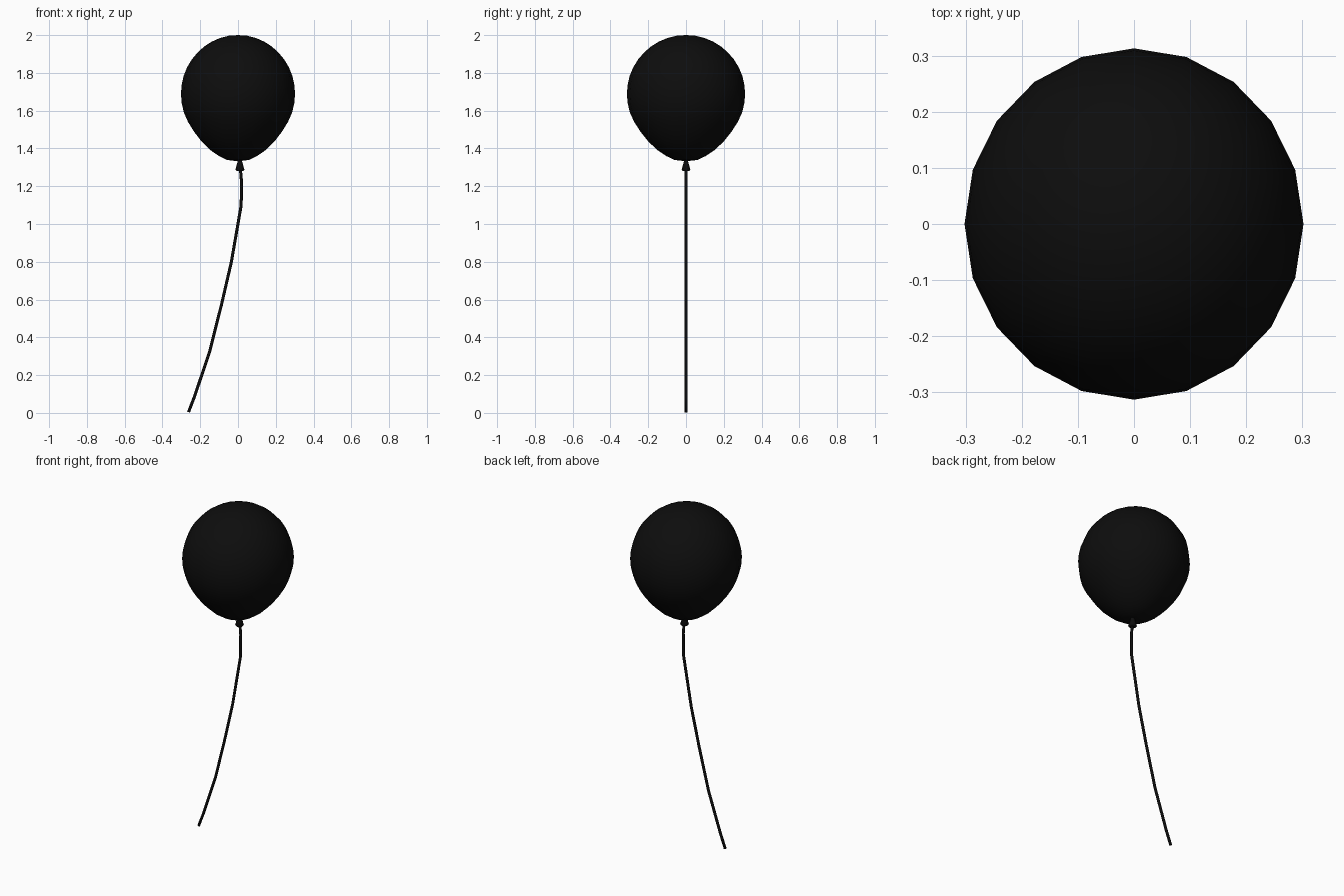
import bpy, bmesh
from math import sin, cos, pi
from mathutils import Vector

if "Cube" in bpy.data.objects:
    bpy.data.objects.remove(bpy.data.objects["Cube"])

black = bpy.data.materials.new("black")
black.diffuse_color = (0.004, 0.004, 0.004, 1)
black.use_nodes = True
black.node_tree.nodes["Principled BSDF"].inputs["Base Color"].default_value = black.diffuse_color


def finish(bm, name):
    bmesh.ops.remove_doubles(bm, verts=bm.verts, dist=1e-5)
    bmesh.ops.recalc_face_normals(bm, faces=bm.faces)
    for f in bm.faces:
        f.smooth = True
    me = bpy.data.meshes.new(name)
    bm.to_mesh(me)
    bm.free()
    me.materials.append(black)
    ob = bpy.data.objects.new(name, me)
    bpy.context.collection.objects.link(ob)
    return ob


def lathe(name, profile, sides, sx=1.0, x=0.0):
    """Spin (radius, z) points around a vertical axis."""
    bm = bmesh.new()
    rings = []
    for r, z in profile:
        if r == 0:
            rings.append([bm.verts.new((x, 0, z))] * sides)
        else:
            rings.append([bm.verts.new((x + sx * r * cos(2 * pi * i / sides),
                                        r * sin(2 * pi * i / sides), z))
                          for i in range(sides)])
    for a, b in zip(rings, rings[1:]):
        for i in range(sides):
            j = (i + 1) % sides
            bm.faces.new(list(dict.fromkeys((a[i], a[j], b[j], b[i]))))
    return finish(bm, name)


# Inflated body, slightly deeper than wide
lathe("balloon_body", [(0, 2.0), (0.05, 1.997), (0.10, 1.984), (0.145, 1.965),
                       (0.185, 1.94), (0.221, 1.909), (0.253, 1.872),
                       (0.279, 1.83), (0.298, 1.785), (0.309, 1.737),
                       (0.313, 1.69), (0.309, 1.64), (0.297, 1.59),
                       (0.274, 1.54), (0.24, 1.487), (0.20, 1.437),
                       (0.15, 1.39), (0.105, 1.36), (0.06, 1.339), (0, 1.332)],
      20, 0.965)

# Tied neck
lathe("knot", [(0, 1.365), (0.008, 1.345), (0.024, 1.287), (0.016, 1.28),
               (0, 1.28)], 10, x=0.01)

# Hanging string: tube swept along a path in the xz plane
path = [(0.012, 1.30), (0.018, 1.23), (0.017, 1.10), (-0.035, 0.80),
        (-0.087, 0.575), (-0.15, 0.325), (-0.23, 0.087), (-0.262, 0.004)]
pts = [Vector((x, 0, z)) for x, z in path]
bm = bmesh.new()
rings = []
n = 8
for k, p in enumerate(pts):
    t = (pts[min(k + 1, len(pts) - 1)] - pts[max(k - 1, 0)]).normalized()
    side = t.cross(Vector((0, 1, 0)))
    rings.append([bm.verts.new(p + 0.008 * (cos(2 * pi * i / n) * side
                                            + Vector((0, sin(2 * pi * i / n), 0))))
                  for i in range(n)])
for a, b in zip(rings, rings[1:]):
    for i in range(n):
        bm.faces.new((a[i], a[(i + 1) % n], b[(i + 1) % n], b[i]))
bm.faces.new(rings[0])
bm.faces.new(rings[-1])
finish(bm, "string")
